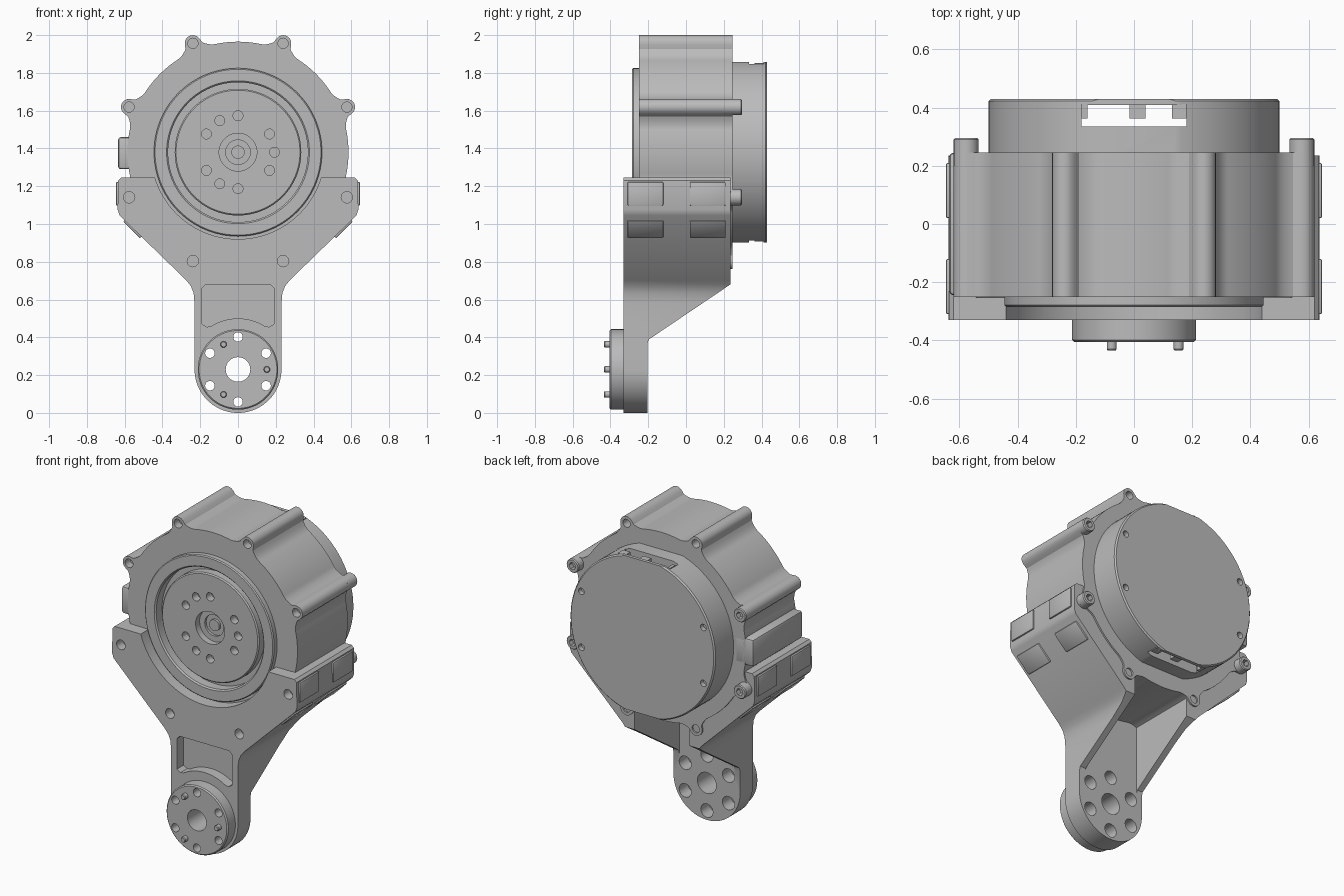
import bpy, bmesh, math
from math import sin, cos, pi, radians
from mathutils import Matrix, Vector

cube = bpy.data.objects.get("Cube")
if cube:
    bpy.data.objects.remove(cube, do_unlink=True)

metal = bpy.data.materials.new("light_grey_metal")
metal.use_nodes = True
grey = (0.5, 0.5, 0.5, 1)
metal.diffuse_color = grey
for node in metal.node_tree.nodes:
    if node.type == 'BSDF_PRINCIPLED':
        node.inputs["Base Color"].default_value = grey

HUB = 1.38      # height of the motor axis
PIVOT = 0.23    # height of the lower joint axis
LUG_R = 0.624
LUGS = [radians(22.5 + 45 * i) for i in range(8)]


def to_object(name, bm):
    bmesh.ops.recalc_face_normals(bm, faces=bm.faces)
    me = bpy.data.meshes.new(name)
    bm.to_mesh(me)
    bm.free()
    me.materials.append(metal)
    ob = bpy.data.objects.new(name, me)
    bpy.context.collection.objects.link(ob)
    return ob


def prism(name, pts, a, b, axis='y'):
    """Extrude a 2D outline (x,z along y, or y,z along x) from a to b."""
    bm = bmesh.new()
    place = (lambda p: (p[0], a, p[1])) if axis == 'y' else (lambda p: (a, p[0], p[1]))
    face = bm.faces.new([bm.verts.new(place(p)) for p in pts])
    res = bmesh.ops.extrude_face_region(bm, geom=[face])
    move = Vector((0, b - a, 0)) if axis == 'y' else Vector((b - a, 0, 0))
    bmesh.ops.translate(bm, vec=move, verts=[v for v in res["geom"] if isinstance(v, bmesh.types.BMVert)])
    return to_object(name, bm)


def lathe(name, profile, x=0, z=HUB, steps=96):
    """Revolve (radius, y) points about an axis along y."""
    bm = bmesh.new()
    vs = [bm.verts.new((r, y, 0)) for r, y in profile]
    es = [bm.edges.new(pair) for pair in zip(vs, vs[1:])]
    bmesh.ops.spin(bm, geom=vs + es, cent=(0, 0, 0), axis=(0, 1, 0), angle=2 * pi, steps=steps)
    bmesh.ops.remove_doubles(bm, verts=bm.verts, dist=1e-5)
    bmesh.ops.translate(bm, vec=(x, 0, z), verts=bm.verts)
    return to_object(name, bm)


def cyl(name, r, a, b, x=0, z=HUB, steps=24):
    return lathe(name, [(0, a), (r, a), (r, b), (0, b)], x, z, steps)


def box(name, centre, size, turn=0, bevel=0):
    bm = bmesh.new()
    bmesh.ops.create_cube(bm, size=1, matrix=Matrix.Diagonal((*size, 1)))
    if bevel:
        bmesh.ops.bevel(bm, geom=bm.edges[:], offset=bevel, segments=2, affect='EDGES', profile=0.5)
    bmesh.ops.transform(bm, matrix=Matrix.Translation(centre) @ Matrix.Rotation(turn, 4, 'Y'), verts=bm.verts)
    return to_object(name, bm)


def boolean(ob, tools, op='DIFFERENCE'):
    """Apply each tool in turn and delete it."""
    for tool in tools:
        tool.hide_render = True
        mod = ob.modifiers.new("cut", 'BOOLEAN')
        mod.solver, mod.operation, mod.object = 'EXACT', op, tool
        dg = bpy.context.evaluated_depsgraph_get()
        dg.update()
        me = bpy.data.meshes.new_from_object(ob.evaluated_get(dg))
        ob.modifiers.clear()
        ob.data = me
        bpy.data.objects.remove(tool, do_unlink=True)


def ring(radius, angles, cz):
    return [(radius * cos(a), cz + radius * sin(a)) for a in angles]


# Motor housing: round outline with eight flared screw lugs
def housing_radius(t):
    d = abs((t - radians(22.5) + pi / 8) % (pi / 4) - pi / 8)
    body, lug, edge = 0.585, 0.043, 0.066
    if d < edge:
        return LUG_R * cos(d) + math.sqrt(max(0, lug ** 2 - (LUG_R * sin(d)) ** 2))
    k = max(0, 1 - (d - edge) / 0.12)
    return body + 0.034 * k * k


N = 480
outline = [(housing_radius(t) * cos(t), HUB + housing_radius(t) * sin(t))
           for t in (2 * pi * i / N for i in range(N))]
housing = prism("motor_housing", outline, -0.25, 0.245)
cuts = [cyl("cut", 0.4, -0.4, -0.15, steps=96)]
for i, (x, z) in enumerate(ring(LUG_R, LUGS, HUB)):
    cuts.append(cyl("cut", 0.027, -0.3, -0.2, x, z))
    if i in (1, 2, 5, 6):
        cuts.append(cyl("cut", 0.025, 0.18, 0.3, x, z))
boolean(housing, cuts)
box("side_connector_block", (-0.57, 0, 1.375), (0.13, 0.49, 0.17), bevel=0.015)

# Output face: raised rim, groove and recessed hub
output = lathe("output_hub", [
    (0, -0.1), (0.445, -0.1), (0.445, -0.279), (0.439, -0.285), (0.378, -0.285), (0.37, -0.277),
    (0.37, -0.22), (0.335, -0.22), (0.335, -0.268), (0.328, -0.275), (0.1, -0.275),
    (0.1, -0.235), (0.065, -0.235), (0.065, -0.22), (0.035, -0.22), (0.035, -0.235), (0, -0.235)])
bolt_angles = [radians(30 + 60 * i) for i in range(6)] + [radians(120 * i) for i in range(3)]
boolean(output, [cyl("cut", 0.026, -0.35, -0.225, x, z) for x, z in ring(0.193, bolt_angles, HUB)])

# Rear cover: flattened can with cable slots above and below
cover = lathe("rear_cover", [(0, 0.2), (0.5, 0.2), (0.5, 0.422), (0.492, 0.43), (0, 0.43)])
cuts = [box("cut", (0, 0.372, HUB), (0.36, 0.075, 1.4))]
cuts += [box("cut", (0, 0.3, HUB + s * 0.578), (0.6, 0.5, 0.2)) for s in (-1, 1)]
hole_angles = [radians(a) for a in (22.5, 157.5, 202.5, 337.5)]
cuts += [cyl("cut", 0.02, 0.4, 0.5, x, z) for x, z in ring(0.455, hole_angles, HUB)]
boolean(cover, cuts)
for s in (-1, 1):
    for x, w in ((-0.17, 0.02), (0.012, 0.055), (0.155, 0.05)):
        box("slot_tab", (x, 0.387, HUB + s * 0.452), (w, 0.05, 0.04))

# Rear cap screws with sockets
for x, z in ring(LUG_R, hole_angles, HUB):
    screw = lathe("cap_screw", [(0, 0.2), (0.043, 0.2), (0.043, 0.29), (0.038, 0.296), (0, 0.296)], x, z, 24)
    boolean(screw, [cyl("cut", 0.023, 0.265, 0.35, x, z, 6)])

# Bracket: front outline intersected with a side outline
half = [(0.62, 1.245), (0.635, 1.23), (0.637, 1.075), (0.627, 1.045), (0.275, 0.703), (0.25, 0.672),
        (0.235, 0.635), (0.23, 0.58)]
front = half + ring(PIVOT, [-pi * i / 40 for i in range(41)], PIVOT) + [(-x, z) for x, z in reversed(half)]
bracket = prism("bracket_arm", front, -0.33, 0.235)
side = [(-0.33, -0.1), (-0.205, -0.1), (-0.205, 0.365), (-0.198, 0.388), (0.235, 0.68), (0.235, 1.4), (-0.33, 1.4)]
boolean(bracket, [prism("cut", side, -1, 1, 'x')], 'INTERSECT')

# Pocket outline follows the joint disc below it
pocket = [(-0.19, 0.66), (-0.17, 0.68), (0.17, 0.68), (0.19, 0.66), (0.19, 0.47), (0.165, 0.455)]
pocket += ring(0.27, [radians(58 + 6.4 * i) for i in range(11)], PIVOT) + [(-0.165, 0.455), (-0.19, 0.47)]
cuts = [prism("cut", pocket, -0.4, -0.265),
        cyl("cut", 0.46, -0.5, -0.24, steps=96),
        cyl("cut", 0.56, -0.252, 0.5, steps=96),
        box("cut", (0, 0.095, 0.53), (0.38, 0.6, 0.6)),
        cyl("cut", 0.065, -0.5, 0, 0, PIVOT, 40)]
cuts += [cyl("cut", 0.03, -0.4, -0.27, x, z) for x, z in ring(LUG_R, LUGS[4:], HUB)]
hexes = ring(0.172, [radians(30 + 60 * i) for i in range(6)], PIVOT)
cuts += [cyl("cut", 0.042, -0.29, 0, x, z) for x, z in hexes]
cuts += [cyl("cut", 0.025, -0.4, -0.25, x, z) for x, z in hexes]
boolean(bracket, cuts)

# Lower joint disc with through holes and three locating pins
disc = lathe("joint_disc", [(0, -0.325), (0.213, -0.325), (0.213, -0.398), (0.206, -0.405), (0, -0.405)], 0, PIVOT)
cuts = [cyl("cut", 0.025, -0.5, -0.25, x, z) for x, z in hexes]
cuts.append(cyl("cut", 0.065, -0.5, -0.2, 0, PIVOT, 40))
boolean(disc, cuts)
for x, z in ring(0.153, [radians(120 * i) for i in range(3)], PIVOT):
    lathe("locating_pin", [(0, -0.38), (0.017, -0.38), (0.017, -0.43), (0.013, -0.435), (0, -0.435)], x, z, 20)

# Grip pads on the upright and sloping bracket sides
for s in (-1, 1):
    for y in (-0.215, 0.115):
        box("side_pad", (s * 0.634, y, 1.16), (0.024, 0.19, 0.125), bevel=0.006)
        box("sloped_pad", (s * 0.555, y, 0.977), (0.024, 0.19, 0.125), s * radians(45), 0.006)

# Smooth curved faces, keep edges sharp
bpy.ops.object.select_all(action='DESELECT')
for ob in bpy.context.collection.objects:
    if ob.type == 'MESH' and ob.data.materials and ob.data.materials[0] == metal:
        ob.select_set(True)
        bpy.context.view_layer.objects.active = ob
bpy.ops.object.shade_smooth_by_angle(angle=radians(30))
